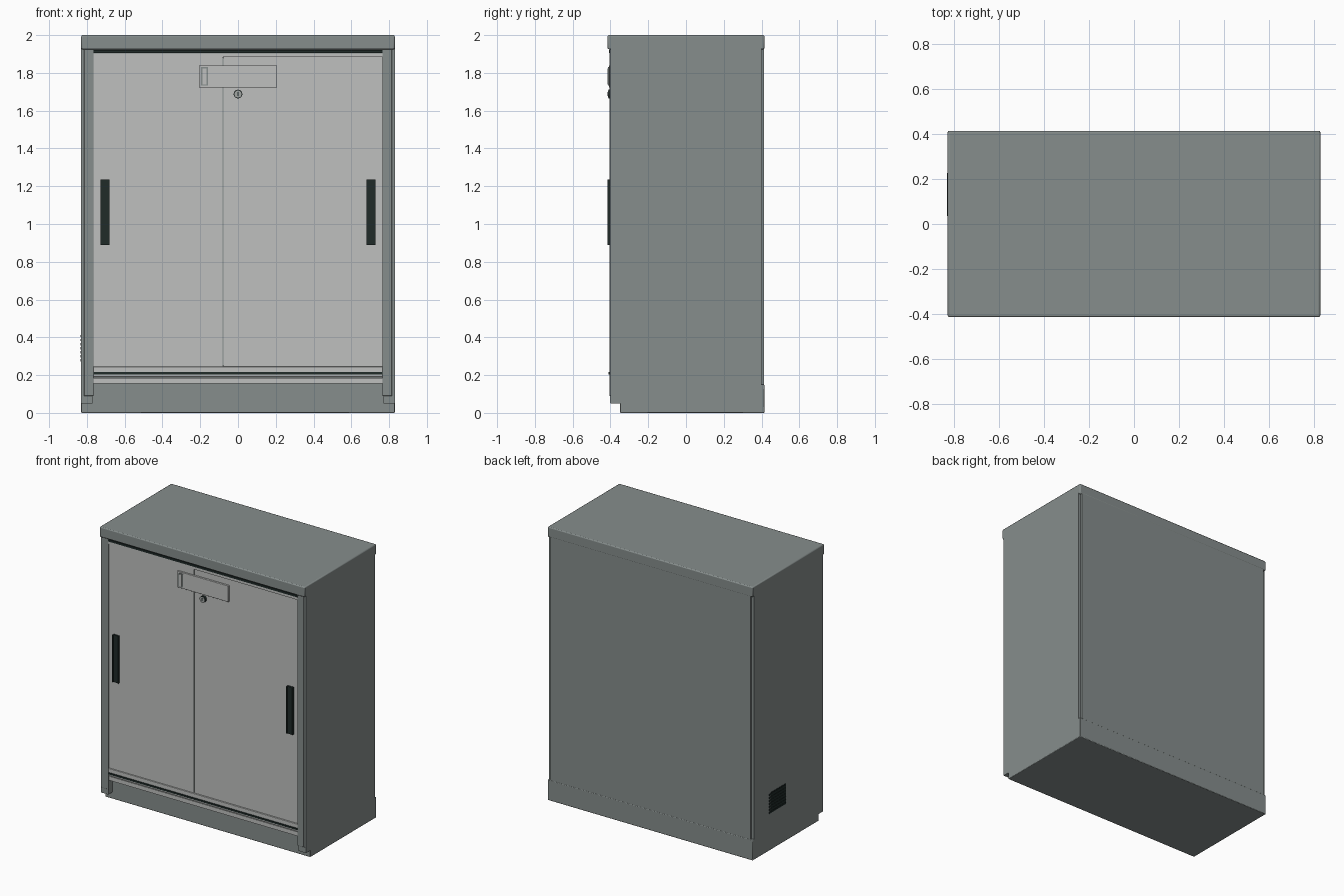
import bpy, math

cube = bpy.data.objects.get("Cube")
if cube:
    bpy.data.objects.remove(cube, do_unlink=True)


def material(name, rgb):
    m = bpy.data.materials.new(name)
    m.use_nodes = True
    m.diffuse_color = (*rgb, 1)
    m.node_tree.nodes["Principled BSDF"].inputs["Base Color"].default_value = (*rgb, 1)
    return m


BODY = material("cabinet grey", (0.24, 0.27, 0.265))
DOOR = material("door light grey", (0.52, 0.53, 0.52))
DARK = material("dark trim", (0.014, 0.024, 0.022))
METAL = material("lock metal", (0.36, 0.38, 0.37))


def box(name, x, y, z, mat, bevel=0):
    """Box from (low, high) ranges on each axis."""
    spans = (x, y, z)
    bpy.ops.mesh.primitive_cube_add(size=1, location=[(a + b) / 2 for a, b in spans])
    ob = bpy.context.object
    ob.name = name
    ob.scale = [b - a for a, b in spans]
    bpy.ops.object.transform_apply(location=False, rotation=False, scale=True)
    ob.data.materials.append(mat)
    if bevel:
        mod = ob.modifiers.new("edge rounding", "BEVEL")
        mod.width, mod.segments = bevel, 2
        bpy.ops.object.shade_smooth_by_angle()
    return ob


def disc(name, x, z, radius, y, mat, sides=24):
    bpy.ops.mesh.primitive_cylinder_add(vertices=sides, radius=radius, depth=y[1] - y[0],
                                        location=(x, sum(y) / 2, z), rotation=(math.pi / 2, 0, 0))
    ob = bpy.context.object
    ob.name = name
    ob.data.materials.append(mat)
    bpy.ops.object.shade_smooth_by_angle()
    return ob


def mirrored(name, x, y, z, mat, bevel=0):
    box("left_" + name, x, y, z, mat, bevel)
    box("right_" + name, (-x[1], -x[0]), y, z, mat, bevel)


# Cabinet shell: the back corners are rebated between the base and the top
box("inner_body", (-0.80, 0.80), (-0.35, 0.40), (0.01, 1.95), BODY)
box("base", (-0.83, 0.83), (-0.35, 0.415), (0, 0.15), BODY, 0.004)
box("top_cap", (-0.83, 0.83), (-0.415, 0.415), (1.925, 2.0), BODY, 0.007)
box("back_panel", (-0.812, 0.812), (0.39, 0.414), (0.10, 1.96), BODY)
mirrored("side_panel", (0.77, 0.83), (-0.40, 0.40), (0.05, 1.94), BODY)

# Front posts and their stepped feet
mirrored("front_post", (0.765, 0.815), (-0.405, -0.38), (0.09, 1.926), BODY, 0.002)
mirrored("post_foot", (0.78, 0.823), (-0.403, -0.38), (0.052, 0.09), BODY)

# Sliding doors
box("right_door", (-0.765, -0.08), (-0.396, -0.34), (0.245, 1.885), DOOR)
box("left_door", (-0.078, 0.765), (-0.394, -0.34), (0.245, 1.885), DOOR)
box("door_seam", (-0.0815, -0.0775), (-0.3965, -0.39), (0.25, 1.88), BODY)

# Upper track
box("upper_track", (-0.765, 0.765), (-0.402, -0.34), (1.885, 1.903), DOOR)
box("upper_track_slot", (-0.765, 0.765), (-0.408, -0.34), (1.906, 1.921), DARK)
box("upper_track_lip", (-0.765, 0.765), (-0.40, -0.34), (1.903, 1.926), BODY)

# Lower track
box("lower_track_ledge", (-0.765, 0.765), (-0.404, -0.34), (0.191, 0.245), DOOR, 0.002)
box("lower_track_slot", (-0.765, 0.765), (-0.411, -0.39), (0.204, 0.216), DARK)
box("lower_track_shadow_strip", (-0.765, 0.765), (-0.39, -0.34), (0.183, 0.191), BODY)
box("lower_track_skirt", (-0.765, 0.765), (-0.398, -0.34), (0.155, 0.185), DOOR)

# Door pulls with a raised rim
mirrored("door_pull", (0.68, 0.728), (-0.409, -0.38), (0.89, 1.235), DARK)
mirrored("pull_side_rim", (0.68, 0.686), (-0.415, -0.40), (0.89, 1.235), DARK)
mirrored("pull_outer_rim", (0.722, 0.728), (-0.415, -0.40), (0.89, 1.235), DARK)

# Label holder with its small grip
box("label_holder", (-0.207, 0.207), (-0.408, -0.38), (1.722, 1.84), DOOR, 0.002)
box("label_grip_frame", (-0.196, -0.158), (-0.412, -0.40), (1.732, 1.83), BODY)
box("label_grip", (-0.188, -0.166), (-0.415, -0.40), (1.738, 1.824), DOOR)

# Lock
disc("lock_ring", 0, 1.688, 0.023, (-0.411, -0.38), DARK)
disc("lock_face", 0, 1.688, 0.019, (-0.414, -0.38), METAL)
box("keyhole", (-0.003, 0.003), (-0.415, -0.40), (1.678, 1.698), DARK)

# Louvred vent on one side
box("side_vent", (-0.832, -0.82), (0.035, 0.21), (0.27, 0.42), DARK)
for i in range(7):
    z = 0.272 + i * 0.0215
    box("vent_slat", (-0.834, -0.82), (0.035, 0.227), (z, z + 0.012), DARK)
